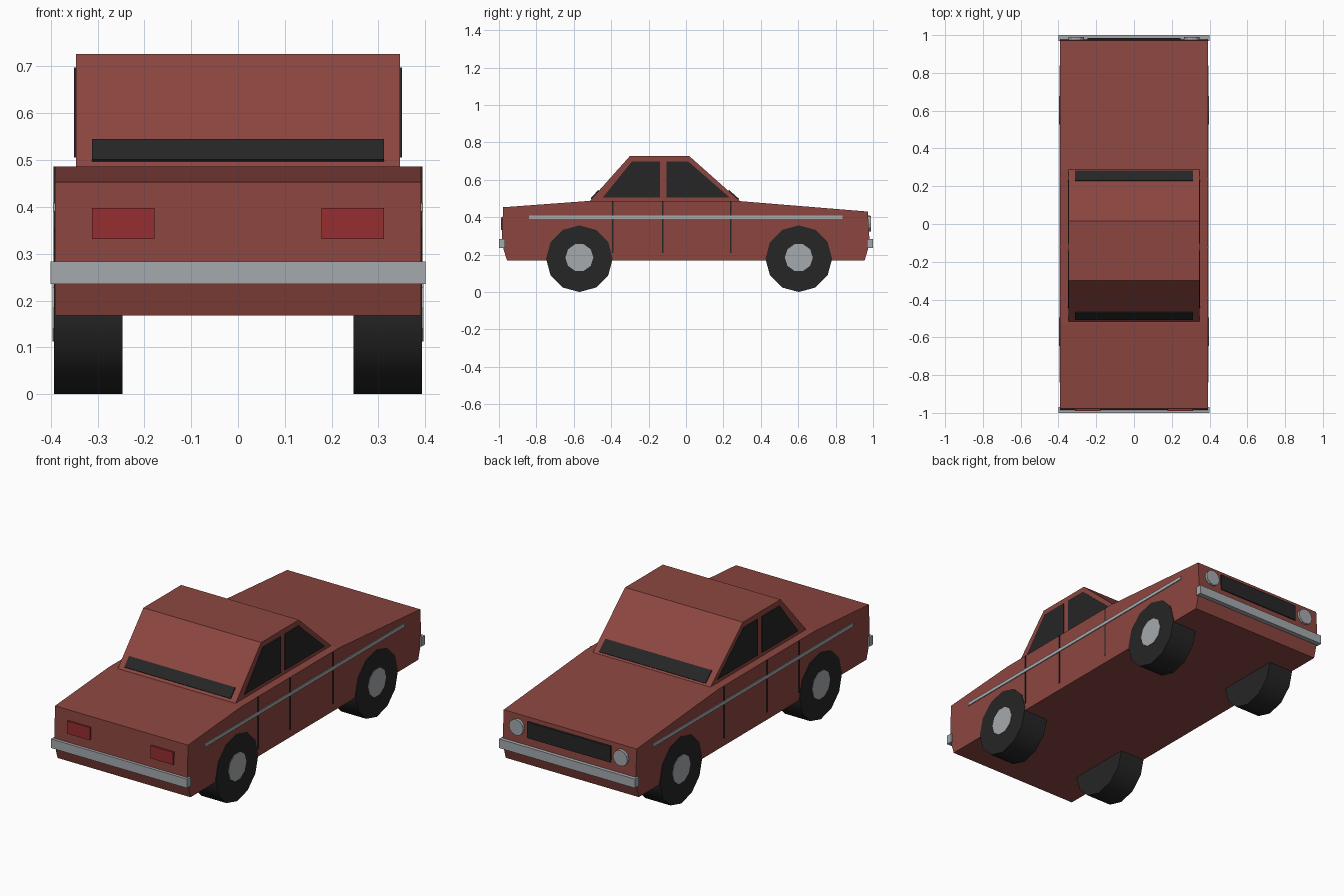
import bpy, bmesh, math
from mathutils import Matrix

if "Cube" in bpy.data.objects:
    bpy.data.objects.remove(bpy.data.objects["Cube"])


def material(name, rgb):
    m = bpy.data.materials.new(name)
    m.use_nodes = True
    m.diffuse_color = (*rgb, 1)
    bsdf = m.node_tree.nodes["Principled BSDF"]
    bsdf.inputs["Base Color"].default_value = (*rgb, 1)
    bsdf.inputs["Roughness"].default_value = 0.7
    return m


PAINT = material("brick red paint", (0.262, 0.061, 0.051))
BLACK = material("black", (0.019, 0.019, 0.019))
CHROME = material("light grey metal", (0.376, 0.402, 0.418))
LAMP = material("red lamp", (0.305, 0.026, 0.030))


def finish(name, bm, mat, smooth=False):
    bmesh.ops.recalc_face_normals(bm, faces=bm.faces)
    me = bpy.data.meshes.new(name)
    bm.to_mesh(me)
    bm.free()
    me.materials.append(mat)
    if smooth:
        me.shade_smooth()
        me.set_sharp_from_angle(angle=math.radians(40))
    ob = bpy.data.objects.new(name, me)
    bpy.context.scene.collection.objects.link(ob)
    return ob


def prism(name, profile, x0, x1, mat):
    """Extrude a (y, z) outline from x0 to x1."""
    bm = bmesh.new()
    face = bm.faces.new([bm.verts.new((x0, y, z)) for y, z in profile])
    out = bmesh.ops.extrude_face_region(bm, geom=[face])
    verts = [v for v in out["geom"] if isinstance(v, bmesh.types.BMVert)]
    bmesh.ops.translate(bm, verts=verts, vec=(x1 - x0, 0, 0))
    return finish(name, bm, mat)


def box(name, x0, x1, y0, y1, z0, z1, mat):
    return prism(name, [(y0, z0), (y1, z0), (y1, z1), (y0, z1)], x0, x1, mat)


def disc(name, centre, radius, depth, sides, axis, mat, smooth=False):
    """Cylinder lying along the x or y axis."""
    bm = bmesh.new()
    turn = Matrix.Rotation(math.pi / 2, 4, "Y" if axis == "X" else "X")
    bmesh.ops.create_cone(bm, cap_ends=True, segments=sides, radius1=radius,
                          radius2=radius, depth=depth,
                          matrix=Matrix.Translation(centre) @ turn)
    return finish(name, bm, mat, smooth)


# Body shell and cabin
prism("body", [(-0.957, 0.168), (-0.985, 0.26), (-0.978, 0.453), (-0.53, 0.486),
               (0.285, 0.486), (0.972, 0.43), (0.982, 0.26), (0.955, 0.168)],
      -0.391, 0.391, PAINT)
rear_low, rear_top = (-0.515, 0.486), (-0.30, 0.727)
front_top, front_low = (0.017, 0.727), (0.294, 0.481)
prism("cabin", [rear_low, rear_top, front_top, front_low], -0.346, 0.346, PAINT)


# Glass strips low on the sloping screens
def screen(name, low, top, z0, z1, side):
    at = lambda z: low[0] + (top[0] - low[0]) * (z - low[1]) / (top[1] - low[1])
    a, b, lift = (at(z0), z0), (at(z1), z1), 0.004
    prism(name, [a, b, (b[0] + side * lift, b[1] + lift),
                 (a[0] + side * lift, a[1] + lift)], -0.312, 0.312, BLACK)


screen("rear_screen", rear_low, rear_top, 0.497, 0.541, -1)
screen("windscreen", front_low, front_top, 0.493, 0.541, 1)

# Parts repeated on both sides
for s, side in ((1, "left"), (-1, "right")):
    prism(side + "_rear_window", [(-0.444, 0.506), (-0.289, 0.698),
                                  (-0.14, 0.698), (-0.14, 0.506)],
          s * 0.343, s * 0.350, BLACK)
    prism(side + "_front_window", [(-0.104, 0.506), (-0.104, 0.698),
                                   (0.012, 0.698), (0.232, 0.506)],
          s * 0.343, s * 0.350, BLACK)
    for i, y in enumerate((-0.391, -0.123, 0.239)):
        box(f"{side}_door_seam_{i + 1}", s * 0.387, s * 0.394,
            y - 0.004, y + 0.004, 0.208, 0.486, BLACK)
    box(side + "_side_trim", s * 0.387, s * 0.3955, -0.84, 0.838, 0.39, 0.408, CHROME)
    for y, end in ((-0.57, "rear"), (0.603, "front")):
        disc(f"{side}_{end}_tyre", (s * 0.32, y, 0.178), 0.178, 0.147, 12, "X",
             BLACK, smooth=True)
        disc(f"{side}_{end}_hubcap", (s * 0.385, y, 0.184), 0.075, 0.022, 10, "X", CHROME)
    box(side + "_tail_lamp", s * 0.178, s * 0.312, -0.99, -0.97, 0.331, 0.398, LAMP)
    disc(side + "_headlamp", (s * 0.306, 0.975, 0.365), 0.042, 0.03, 12, "Y", CHROME)

# Grille and bumpers
box("grille", -0.245, 0.245, 0.96, 0.984, 0.323, 0.408, BLACK)
box("rear_bumper", -0.4, 0.4, -1.0, -0.968, 0.235, 0.283, CHROME)
box("front_bumper", -0.4, 0.4, 0.968, 1.0, 0.235, 0.283, CHROME)
